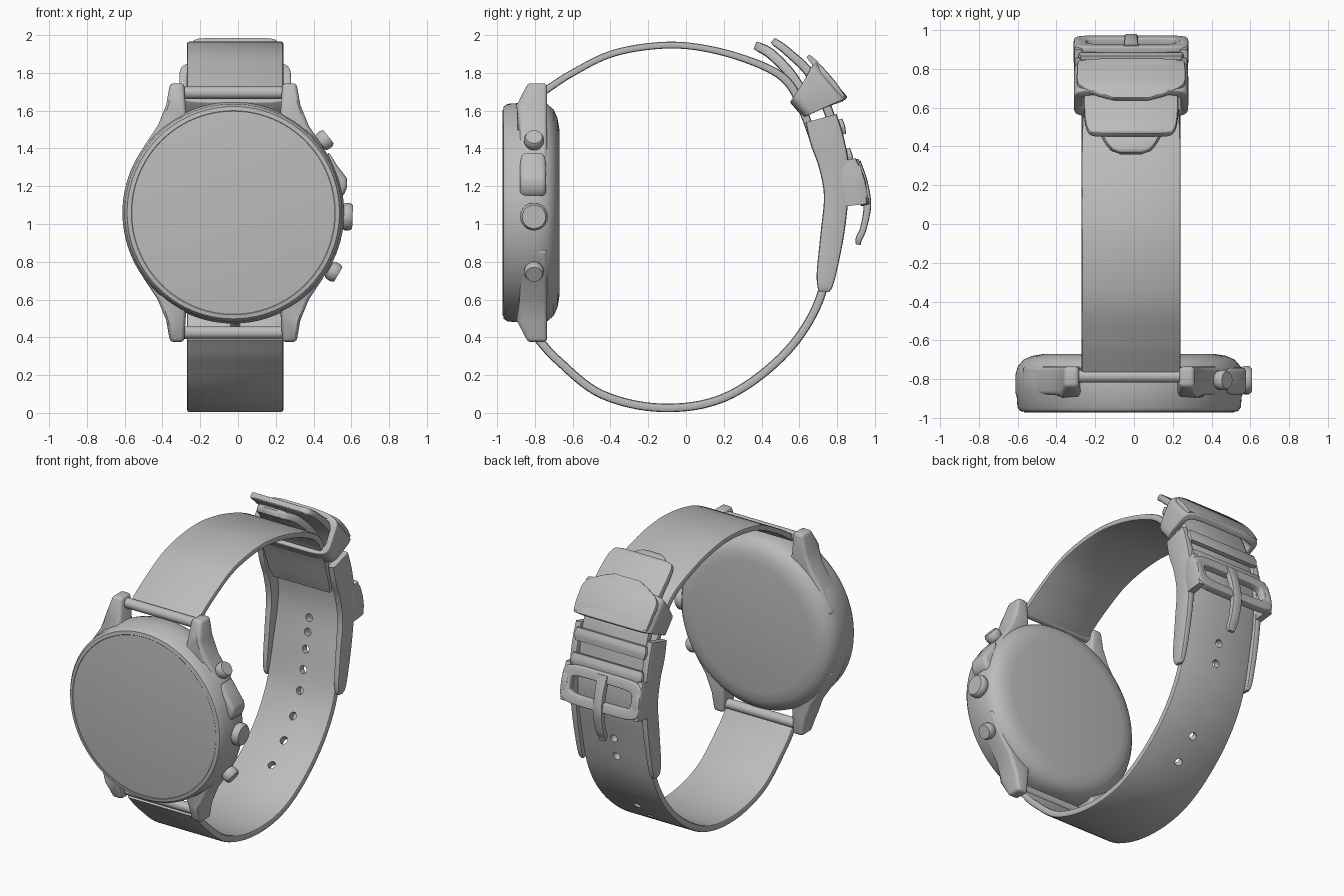
import bpy, bmesh, math
from mathutils import Vector, Matrix

if "Cube" in bpy.data.objects:
    bpy.data.objects.remove(bpy.data.objects["Cube"])

grey = bpy.data.materials.new("plain_grey")
grey.use_nodes = True
grey.diffuse_color = (0.5, 0.5, 0.5, 1)
grey.node_tree.nodes["Principled BSDF"].inputs["Base Color"].default_value = (0.5, 0.5, 0.5, 1)

CX, CZ = -0.025, 1.06      # case centre
SX = -0.015                # strap centre line


def activate(ob):
    bpy.ops.object.select_all(action='DESELECT')
    ob.select_set(True)
    bpy.context.view_layer.objects.active = ob


def finish(ob, bevel=0.0, angle=40):
    activate(ob)
    if bevel:
        m = ob.modifiers.new("bevel", 'BEVEL')
        m.width, m.segments, m.limit_method = bevel, 3, 'ANGLE'
        bpy.ops.object.modifier_apply(modifier=m.name)
    bpy.ops.object.shade_smooth_by_angle(angle=math.radians(angle))
    return ob


def loft(name, rings, closed=False, bevel=0.0):
    """Skin a list of equal rings; cap the ends unless the list is closed."""
    bm = bmesh.new()
    vs = [[bm.verts.new(p) for p in r] for r in rings]
    n = len(rings[0])
    for i in range(len(rings) if closed else len(rings) - 1):
        a, b = vs[i], vs[(i + 1) % len(rings)]
        for j in range(n):
            k = (j + 1) % n
            bm.faces.new((a[j], a[k], b[k], b[j]))
    if not closed:
        bm.faces.new(vs[0])
        bm.faces.new(vs[-1])
    bmesh.ops.recalc_face_normals(bm, faces=bm.faces)
    me = bpy.data.meshes.new(name)
    bm.to_mesh(me)
    bm.free()
    me.materials.append(grey)
    ob = bpy.data.objects.new(name, me)
    bpy.context.collection.objects.link(ob)
    return finish(ob, bevel)


def lathe(name, profile, centre, axis, sides=48):
    """Turn (radius, distance) pairs about an axis through centre."""
    rot = Vector(axis).to_track_quat('Z', 'Y')
    c = Vector(centre)
    ang = [math.tau * i / sides for i in range(sides)]
    return loft(name, [[c + rot @ Vector((r * math.cos(a), r * math.sin(a), d)) for a in ang]
                       for r, d in profile])


def spline(pts, steps=8):
    """Catmull-Rom samples through control points."""
    v = [Vector(p) for p in pts]
    v = [2 * v[0] - v[1]] + v + [2 * v[-1] - v[-2]]
    out = []
    for i in range(1, len(v) - 2):
        a, b, c, d = v[i - 1:i + 3]
        for s in range(steps):
            t = s / steps
            out.append(0.5 * (2 * b + (c - a) * t + (2 * a - 5 * b + 4 * c - d) * t * t
                              + (3 * b - a - 3 * c + d) * t ** 3))
    return out + [v[-2]]


def ribbon(name, pts, x=SX):
    """Rounded band along (y, z, width, thickness) points."""
    s = spline(pts)
    rings, frames = [], []
    for i, p in enumerate(s):
        d = s[min(i + 1, len(s) - 1)] - s[max(i - 1, 0)]
        nrm = Vector((0, -d[1], d[0])).normalized()
        c = Vector((x, p[0], p[1]))
        frames.append((c, nrm))
        w, t = p[2] / 2, p[3] / 2
        r = 0.6 * min(w, t)
        ring = []
        for q in range(4):
            ox = (w - r) * (1 if q in (0, 3) else -1)
            on = (t - r) * (1 if q < 2 else -1)
            for k in range(3):
                a = (q + k / 2) * math.pi / 2
                ring.append(c + Vector((ox + r * math.cos(a), 0, 0)) + nrm * (on + r * math.sin(a)))
        rings.append(ring)
    return loft(name, rings), frames


def frame(name, centre, up, w, h, rim, low, high, bulge=0.0):
    """Rounded rectangular hoop across x and up; depth goes from low to high."""
    v = Vector((0, *up)).normalized()
    n = Vector((1, 0, 0)).cross(v)
    c = Vector((SX, *centre))
    rings = []
    for inset, side in ((0, -1), (0, 1), (rim, 1), (rim, -1)):
        ring = []
        for i in range(64):
            a = math.tau * i / 64
            px, pv = (math.copysign(abs(f) ** 0.35, f) for f in (math.cos(a), math.sin(a)))
            depth = low + (high - low) * (pv + 1) / 2
            if side > 0 and pv > 0.5:
                depth += bulge * max(0, 1 - (px / 0.75) ** 2)
            ring.append(c + Vector((px * (w / 2 - inset), 0, 0)) + v * (pv * (h / 2 - inset))
                        + n * side * depth / 2)
        rings.append(ring)
    return loft(name, rings, closed=True, bevel=0.008)


def prism(name, outline, front, back, bevel):
    """Plate cut in the x-z plane, its front thinning away from the case."""
    rings = [[(CX + x, front + 0.04 * (abs(z) > 0.6), CZ + z) for x, z in outline],
             [(CX + x, back, CZ + z) for x, z in outline]]
    return loft(name, rings, bevel=bevel)


# Case: domed back, straight wall and a thin front bezel
lathe("case", [(0.53, -0.97), (0.562, -0.965), (0.576, -0.945), (0.58, -0.89), (0.587, -0.87),
               (0.587, -0.78), (0.575, -0.735), (0.545, -0.7), (0.5, -0.68), (0.44, -0.67)],
      (CX, 0, CZ), (0, 1, 0), 96)
lathe("glass", [(0.548, -0.973), (0.54, -0.975), (0.52, -0.96)], (CX, 0.004, CZ), (0, 1, 0), 96)

# Four lugs and the two spring bars between them
lug = [(0.26, 0.685), (0.335, 0.685), (0.355, 0.57), (0.4, 0.46), (0.47, 0.355),
       (0.555, 0.2), (0.45, 0.15), (0.2, 0.45), (0.25, 0.53)]
for zs, zn in ((1, "upper"), (-1, "lower")):
    for xs, xn in ((1, "left"), (-1, "right")):
        prism(f"{zn}_{xn}_lug", [(x * xs, z * zs) for x, z in lug], -0.88, -0.735, 0.02)
    lathe(f"{zn}_spring_bar", [(0.033, -0.27), (0.033, 0.27)],
          (SX, -0.785, CZ + 0.635 * zs), (1, 0, 0), 24)

# Crown, two pushers and the guard beside the crown
for name, deg, r, tip in (("upper_pusher", 38.5, 0.052, 0.645), ("crown", -2, 0.073, 0.632),
                          ("lower_pusher", -30.5, 0.052, 0.645)):
    a = math.radians(deg)
    neck = 0.6 * r
    lathe(name, [(neck, 0.5), (neck, tip - 0.06), (r * 0.9, tip - 0.055), (r, tip - 0.04),
                 (r, tip - 0.015), (r * 0.85, tip)],
          (CX, -0.805, CZ), (math.cos(a), 0, math.sin(a)), 24)
prism("crown_guard", [(0.5, 0.33), (0.55, 0.25), (0.6, 0.185), (0.607, 0.145), (0.585, 0.09),
                      (0.5, 0.06)], -0.88, -0.74, 0.025)

# Upper strap, running over the top to the buckle
ribbon("upper_strap", [(-0.77, 1.69, .51, .04), (-0.6, 1.8, .51, .036), (-0.38, 1.905, .51, .036),
                       (-0.1, 1.947, .51, .036), (0.15, 1.92, .51, .036), (0.4, 1.84, .51, .04),
                       (0.54, 1.75, .5, .045), (0.62, 1.6, .48, .045), (0.69, 1.4, .46, .04),
                       (0.71, 1.33, .44, .03)])

# Lower strap with its tip passed through buckle and keeper
lower, path = ribbon("lower_strap", [
    (-0.79, 0.4, .51, .045), (-0.68, 0.28, .51, .045), (-0.45, 0.1, .51, .045),
    (-0.13, 0.027, .51, .045), (0.2, 0.08, .51, .045), (0.5, 0.29, .51, .045),
    (0.69, 0.56, .51, .045), (0.78, 0.9, .5, .05), (0.82, 1.15, .49, .05),
    (0.8, 1.38, .49, .05), (0.76, 1.58, .49, .05), (0.66, 1.79, .49, .05),
    (0.54, 1.91, .48, .045), (0.475, 1.96, .44, .04), (0.46, 1.973, .34, .03)])

# Row of adjustment holes
for i in (37, 41, 45, 49, 52, 55, 58, 61):
    c, n = path[i]
    bpy.ops.mesh.primitive_cylinder_add(vertices=20, radius=0.025, depth=0.12, location=c,
                                        rotation=n.to_track_quat('Z', 'Y').to_euler())
    cutter = bpy.context.object
    cutter.hide_render = True
    activate(lower)
    m = lower.modifiers.new("hole", 'BOOLEAN')
    m.operation, m.solver, m.object = 'DIFFERENCE', 'EXACT', cutter
    bpy.ops.object.modifier_apply(modifier=m.name)
    bpy.data.objects.remove(cutter)
finish(lower)

# Short tongue under the strap tip
ribbon("strap_tongue", [(0.365, 1.945, .12, .04), (0.39, 1.935, .22, .05), (0.45, 1.9, .3, .055),
                        (0.54, 1.81, .36, .055), (0.62, 1.7, .4, .05)])

# Keeper loop, with a wider curved shield on the outside
frame("keeper", (0.68, 1.685), (0.76, 0.65), 0.59, 0.25, 0.04, 0.11, 0.25, -0.0)
ribbon("keeper_shield", [(0.645, 1.89, .2, .02), (0.67, 1.865, .36, .03), (0.71, 1.82, .54, .035),
                         (0.78, 1.74, .56, .035), (0.83, 1.67, .55, .03)])

# Side rails ending in rounded arms that flank the strap
for xs, xn in ((1, "left"), (-1, "right")):
    ribbon(f"{xn}_buckle_arm", [
        (0.715, 1.56, .045, .17), (0.745, 1.45, .05, .18), (0.78, 1.32, .05, .16),
        (0.795, 1.15, .05, .13), (0.775, 0.95, .045, .125), (0.745, 0.75, .04, .105),
        (0.735, 0.67, .035, .08), (0.733, 0.64, .02, .05)], SX + 0.268 * xs)
    ribbon(f"{xn}_buckle_side", [(0.86, 1.34, .04, .08), (0.885, 1.22, .05, .13),
                                 (0.9, 1.1, .045, .12)], SX + 0.272 * xs)

# Cross bands of the fixed sleeve
for name, y, z in (("upper_sleeve_band", 0.825, 1.515), ("lower_sleeve_band", 0.865, 1.36)):
    ribbon(name, [(y - 0.01, z + 0.04, .52, .025), (y, z, .54, .035), (y + 0.01, z - 0.04, .52, .025)])

# Buckle ring and its prong
frame("buckle_ring", (0.92, 1.22), (-0.06, 0.24), 0.59, 0.25, 0.065, 0.05, 0.05)
ribbon("buckle_prong", [(0.905, 1.33, .08, .04), (0.94, 1.22, .07, .045), (0.96, 1.1, .07, .04),
                        (0.94, 0.98, .065, .035), (0.915, 0.92, .06, .035),
                        (0.912, 0.89, .04, .025)])
